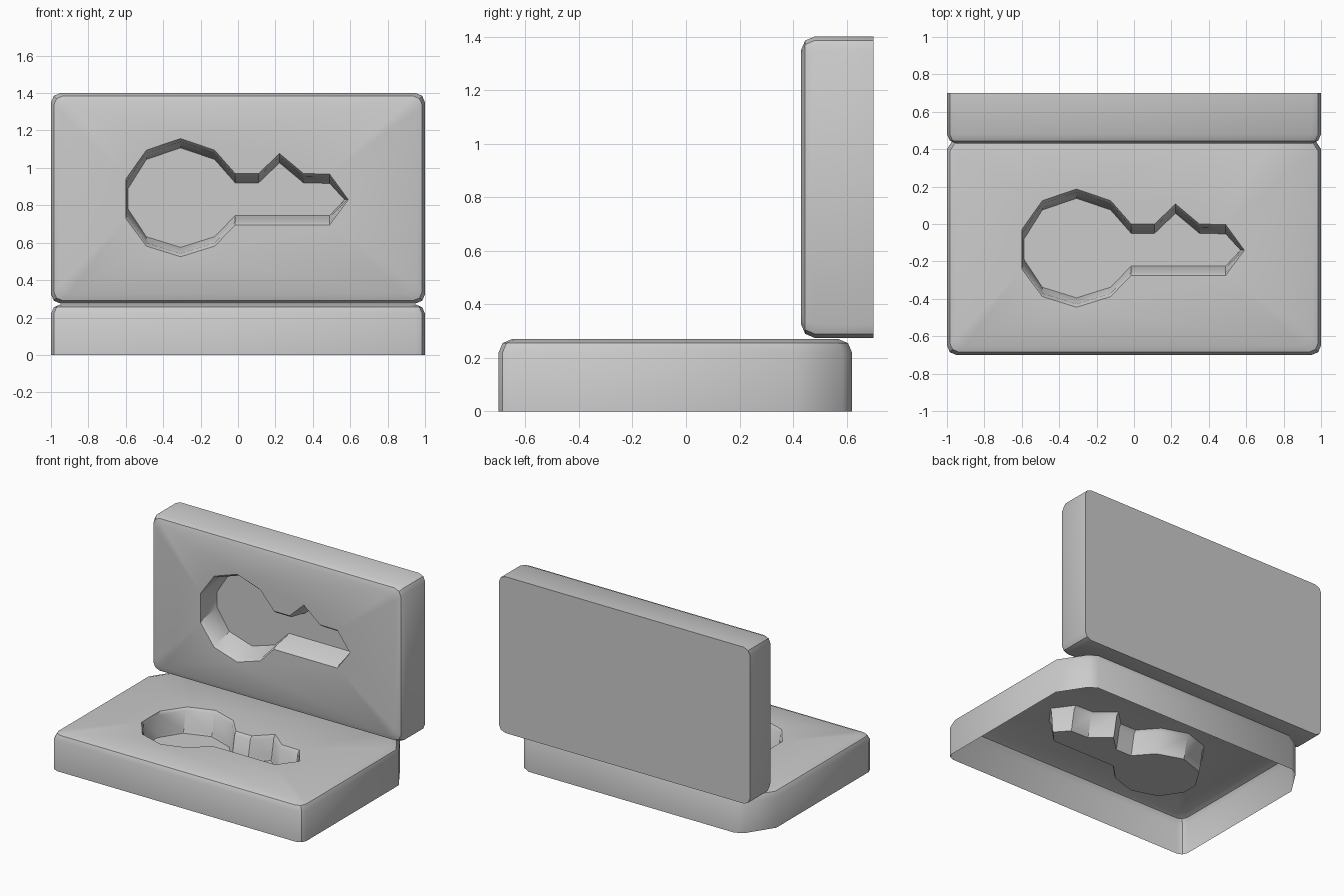
import bpy, bmesh

if "Cube" in bpy.data.objects:
    bpy.data.objects.remove(bpy.data.objects["Cube"])

# Key-shaped outline of the recess (u right, v up)
UPPER = [(-.6, -.03), (-.49, .125), (-.307, .187), (-.125, .125), (-.015, 0), (.11, 0),
         (.222, .107), (.35, 0), (.49, -.003)]
TIP = (.59, -.14)
LOWER = [(.49, -.275), (-.015, -.275), (-.125, -.388), (-.307, -.445), (-.49, -.388), (-.6, -.24)]

# Shared bevel section: (inset, depth)
BEVEL = [(.05, 0), (.015, .015), (0, .05)]


def key_ring(s):
    """Key outline drawn in by s, mostly along v."""
    ends = lambda u: u + .25 * s if u < -.55 else u
    return ([(ends(u), v - s) for u, v in UPPER] + [(TIP[0] - .4 * s, TIP[1])] +
            [(ends(u), v + s) for u, v in LOWER])


def mirrored(half):
    """Close a right-hand half outline by mirroring it in u."""
    return half + [(-u, v) for u, v in reversed(half)]


def mould_half(name, outline, depth, place, closed):
    bm = bmesh.new()
    vs = [v for _, v in outline]
    mid, half = (max(vs) + min(vs)) / 2, (max(vs) - min(vs)) / 2

    def ring(pts, d):
        return [bm.verts.new(place(u, v, d)) for u, v in pts]

    def loft(rings):
        for a, b in zip(rings, rings[1:]):
            for i in range(len(a)):
                j = (i + 1) % len(a)
                bm.faces.new((a[i], a[j], b[j], b[i]))

    # outer shell with bevelled rim
    shell = [ring([(u * (1 - s), mid + (v - mid) * (1 - s / half)) for u, v in outline], d)
             for s, d in BEVEL + [(0, depth)]]
    loft(shell)
    if closed:
        bm.faces.new(shell[-1])
    # recess walls and floor
    recess = [ring(key_ring(s), d) for s, d in [(0, 0), (.017, .02), (.042, .15), (.05, .17)]]
    loft(recess)
    bm.faces.new(recess[-1])
    # face plate around the key opening
    edges = [bm.edges.get((r[i], r[i - 1])) for r in (shell[0], recess[0]) for i in range(len(r))]
    bmesh.ops.triangle_fill(bm, edges=edges, use_beauty=True)
    bmesh.ops.recalc_face_normals(bm, faces=bm.faces[:])
    # make sure the face plate looks outwards
    out = place_vector(place)
    plate = [f for f in bm.faces if all(v in shell[0] or v in recess[0] for v in f.verts)]
    if plate and plate[0].normal.dot(out) < 0:
        bmesh.ops.reverse_faces(bm, faces=bm.faces[:])
    me = bpy.data.meshes.new(name)
    bm.to_mesh(me)
    bm.free()
    ob = bpy.data.objects.new(name, me)
    bpy.context.collection.objects.link(ob)
    bpy.ops.object.select_all(action='DESELECT')
    ob.select_set(True)
    bpy.context.view_layer.objects.active = ob
    bpy.ops.object.shade_smooth_by_angle(angle=.6)
    return ob


def place_vector(place):
    """Outward direction of the face plate."""
    from mathutils import Vector
    return Vector(place(0, 0, -1)) - Vector(place(0, 0, 0))


# Lower half: lies flat, open underneath, back corners cut away
base_outline = mirrored([(.95, -.7), (.985, -.685), (1, -.65), (1, .4), (.88, .585), (.82, .62)])
mould_half("lower_mould", base_outline, .27, lambda u, v, d: (u, v, .27 - d), False)

# Upper half: stands upright behind, with a flat closed back
LIFT = .97
b, t = .275 - LIFT, 1.4 - LIFT
lid_outline = mirrored([(.95, b), (.985, b + .015), (1, b + .05),
                        (1, t - .05), (.985, t - .015), (.95, t)])
mould_half("upper_mould", lid_outline, .27, lambda u, v, d: (u, .43 + d, v + LIFT), True)
